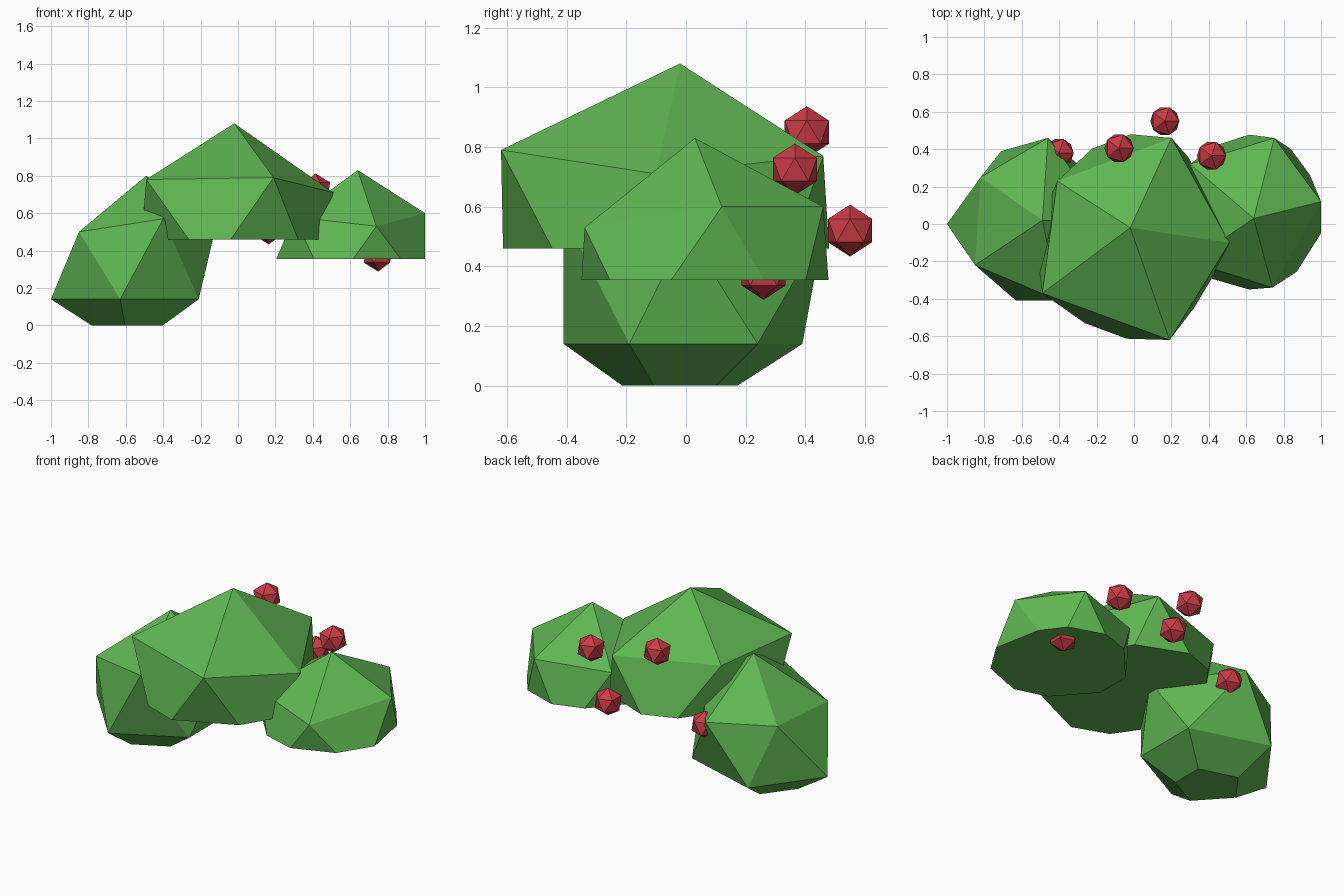
import bpy, bmesh
from mathutils import Vector, Matrix

default_cube = bpy.data.objects.get("Cube")
if default_cube:
    bpy.data.objects.remove(default_cube, do_unlink=True)


def make_material(name, colour):
    material = bpy.data.materials.new(name)
    material.use_nodes = True
    rgba = (*colour, 1.0)
    material.diffuse_color = rgba
    material.node_tree.nodes["Principled BSDF"].inputs["Base Color"].default_value = rgba
    return material


leaf_green = make_material("leaf green", (0.115, 0.47, 0.085))
berry_red = make_material("berry red", (0.6, 0.045, 0.062))


def finish(bm, name, material):
    bmesh.ops.recalc_face_normals(bm, faces=bm.faces[:])
    mesh = bpy.data.meshes.new(name)
    bm.to_mesh(mesh)
    bm.free()
    mesh.materials.append(material)
    obj = bpy.data.objects.new(name, mesh)
    bpy.context.collection.objects.link(obj)
    return obj


def leaf_clump(name, apex, upper_ring, lower_ring, lower_z, pole, cut_height):
    """Uneven twenty-sided clump, sliced flat underneath."""
    bm = bmesh.new()
    points = [apex, pole] + upper_ring + [(x, y, lower_z) for x, y in lower_ring]
    for point in points:
        bm.verts.new(point)
    bmesh.ops.convex_hull(bm, input=bm.verts[:])
    bmesh.ops.bisect_plane(bm, geom=bm.verts[:] + bm.edges[:] + bm.faces[:],
                           plane_co=Vector((0, 0, cut_height)),
                           plane_no=Vector((0, 0, 1)), clear_inner=True)
    # close the flat underside
    rim = [edge for edge in bm.edges if edge.is_boundary]
    bmesh.ops.contextual_create(bm, geom=rim)
    return finish(bm, name, leaf_green)


# Tall middle clump
leaf_clump("middle_leaf_clump", (-0.02, -0.02, 1.08),
           [(0.19, -0.62, 0.79), (-0.49, -0.37, 0.78), (-0.41, 0.23, 0.78),
            (0.2, 0.46, 0.77), (0.51, -0.1, 0.71)],
           [(-0.15, -0.61), (0.385, -0.365), (0.34, 0.3), (-0.13, 0.49), (-0.53, -0.05)],
           0.3, (0, -0.08, 0), 0.46)

# Low clump that reaches the ground
leaf_clump("low_leaf_clump", (-0.49, 0.02, 0.8),
           [(-0.4, -0.41, 0.57), (-0.85, -0.22, 0.5), (-0.82, 0.25, 0.51),
            (-0.46, 0.46, 0.52), (-0.12, 0, 0.52)],
           [(-0.63, -0.41), (-0.21, -0.19), (-0.21, 0.24), (-0.71, 0.39), (-1, 0)],
           0.14, (-0.58, -0.03, -0.13), 0)

# Small side clump
leaf_clump("side_leaf_clump", (0.64, 0.03, 0.83),
           [(0.74, -0.34, 0.53), (0.3, -0.2, 0.58), (0.3, 0.32, 0.58),
            (0.75, 0.46, 0.6), (1, 0.12, 0.6)],
           [(0.49, -0.36), (1, -0.17), (0.9, 0.36), (0.52, 0.49), (0.13, 0.05)],
           0.18, (0.62, 0.05, -0.07), 0.355)

# Berries
berries = {
    "top_berry": (-0.08, 0.405, 0.85),
    "side_berry": (0.415, 0.365, 0.725),
    "hanging_berry": (0.165, 0.55, 0.52),
    "underside_berry": (0.75, 0.26, 0.375),
    "tucked_berry": (-0.4, 0.38, 0.46),
}
for name, centre in berries.items():
    bm = bmesh.new()
    bmesh.ops.create_icosphere(bm, subdivisions=1, radius=0.087,
                               matrix=Matrix.Translation(centre))
    finish(bm, name, berry_red)
